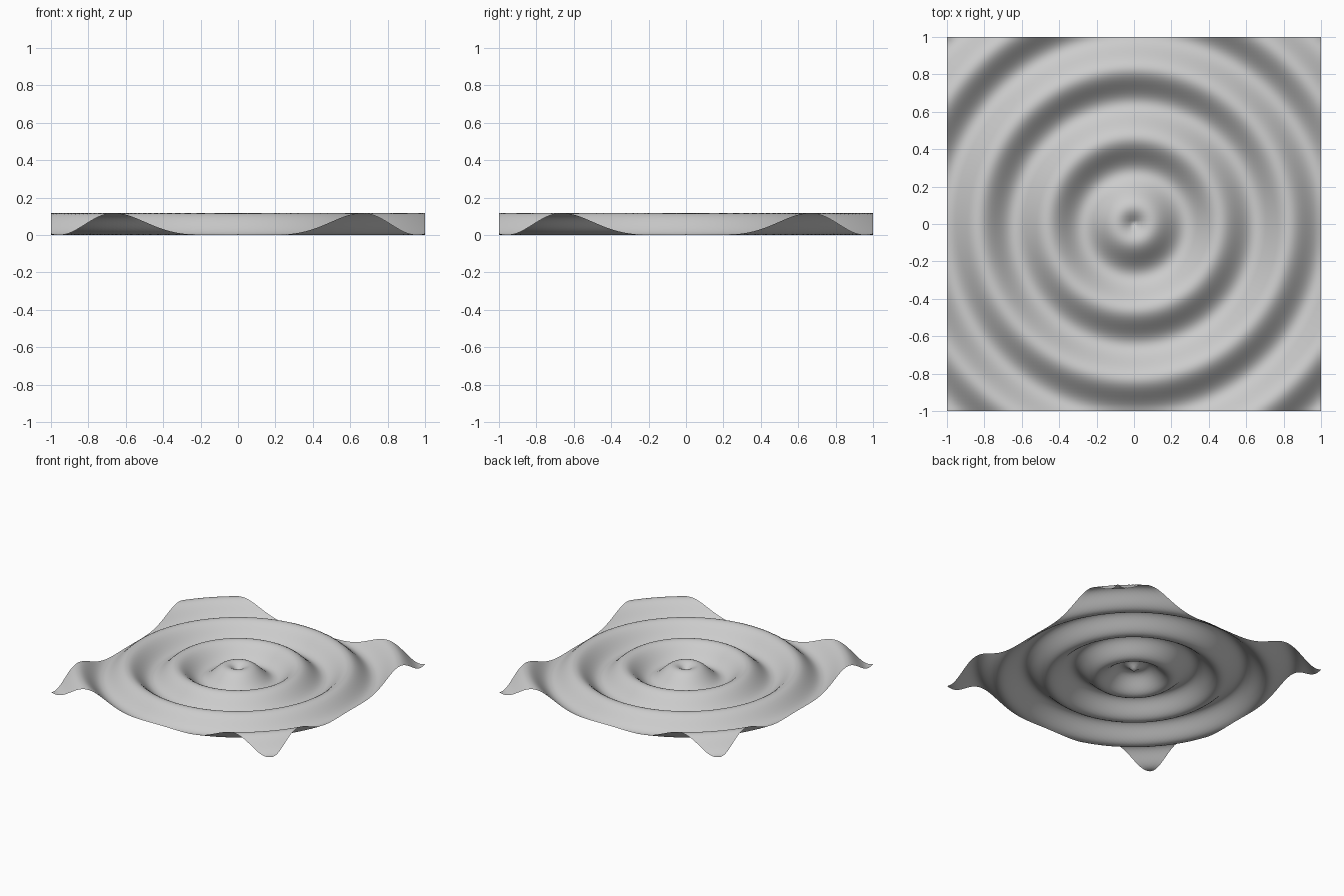
import bpy
import bmesh
import math

cube = bpy.data.objects.get("Cube")
if cube:
    bpy.data.objects.remove(cube, do_unlink=True)

WAVE = 17.05      # radians per unit of radius
SEGMENTS = 100

# Plain grey surface
grey = bpy.data.materials.new("light_grey")
grey.use_nodes = True
colour = (0.6, 0.6, 0.6, 1)
grey.diffuse_color = colour
grey.node_tree.nodes["Principled BSDF"].inputs["Base Color"].default_value = colour

# Square open sheet, lifted into circular sine ripples
bm = bmesh.new()
bmesh.ops.create_grid(bm, x_segments=SEGMENTS, y_segments=SEGMENTS, size=1)
for v in bm.verts:
    v.co.z = (math.sin(WAVE * math.hypot(v.co.x, v.co.y)) + 1) / WAVE
for f in bm.faces:
    f.smooth = True
mesh = bpy.data.meshes.new("ripple_sheet")
bm.to_mesh(mesh)
bm.free()
mesh.materials.append(grey)
sheet = bpy.data.objects.new("ripple_sheet", mesh)
bpy.context.collection.objects.link(sheet)
